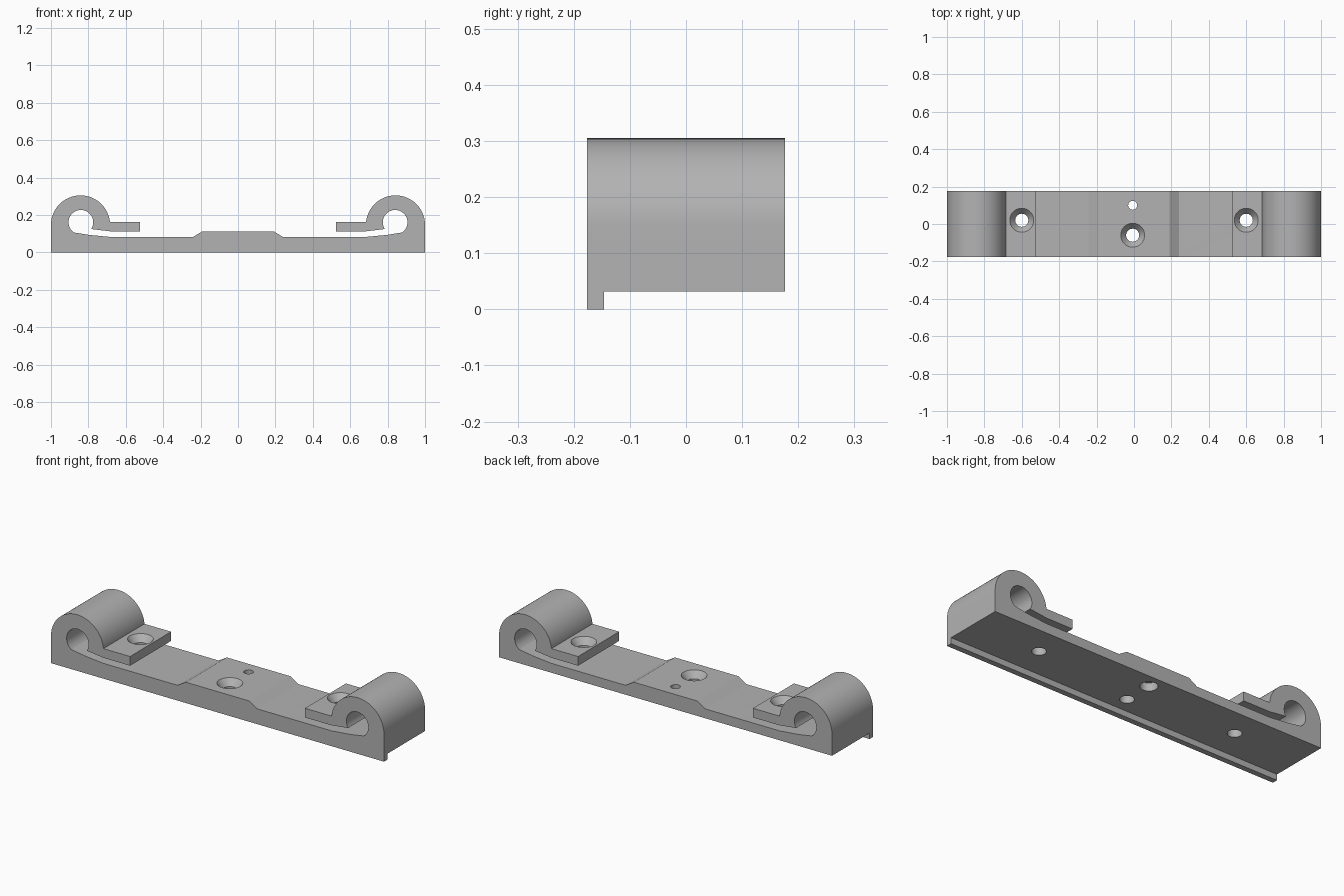
import bpy, bmesh
from math import cos, sin, radians

if "Cube" in bpy.data.objects:
    bpy.data.objects.remove(bpy.data.objects["Cube"], do_unlink=True)

HALF_DEPTH = 0.176

grey = bpy.data.materials.new("plain grey")
grey.use_nodes = True
grey.diffuse_color = (0.45, 0.45, 0.45, 1)
grey.node_tree.nodes["Principled BSDF"].inputs["Base Color"].default_value = grey.diffuse_color


def arc(cx, cz, r, start, end, steps):
    angles = [radians(start + (end - start) * i / steps) for i in range(steps + 1)]
    return [(cx + r * cos(a), cz + r * sin(a)) for a in angles]


def make_object(name, bm):
    bmesh.ops.recalc_face_normals(bm, faces=bm.faces)
    mesh = bpy.data.meshes.new(name)
    bm.to_mesh(mesh)
    bm.free()
    mesh.materials.append(grey)
    obj = bpy.data.objects.new(name, mesh)
    bpy.context.collection.objects.link(obj)
    return obj


def cut(target, bm):
    """Subtract a closed shape from the target and remove the cutter."""
    cutter = make_object("cutter", bm)
    cutter.hide_render = True
    mod = target.modifiers.new("cut", "BOOLEAN")
    mod.operation = "DIFFERENCE"
    mod.solver = "EXACT"
    mod.object = cutter
    bpy.context.view_layer.objects.active = target
    bpy.ops.object.modifier_apply(modifier=mod.name)
    bpy.data.objects.remove(cutter, do_unlink=True)


def lathe_cutter(x, y, rings, sides=32):
    """Closed round shape from (radius, height) rings, bottom to top."""
    bm = bmesh.new()
    loops = [[bm.verts.new((x + px, y + py, z)) for px, py in arc(0, 0, r, 0, 360, sides)[:-1]]
             for r, z in rings]
    for low, high in zip(loops, loops[1:]):
        for i in range(sides):
            j = (i + 1) % sides
            bm.faces.new((low[i], low[j], high[j], high[i]))
    bm.faces.new(loops[0])
    bm.faces.new(loops[-1])
    return bm


# Right half of the side profile: raised centre, floor, eyelet, tongue, outer curl
half = [(0.19, 0.113), (0.24, 0.083), (0.685, 0.083), (0.80, 0.094)]
half += arc(0.84, 0.161, 0.066, -55, 213, 36)
half += [(0.685, 0.113), (0.525, 0.113), (0.525, 0.163), (0.685, 0.163)]
half += arc(0.842, 0.147, 0.158, 172, 0, 36)
half += [(1.0, 0.0)]
profile = half + [(-x, z) for x, z in reversed(half)]

# Clip body, extruded front to back
bm = bmesh.new()
face = bm.faces.new([bm.verts.new((x, -HALF_DEPTH, z)) for x, z in profile])
extruded = bmesh.ops.extrude_face_region(bm, geom=[face])["geom"]
bmesh.ops.translate(bm, vec=(0, 2 * HALF_DEPTH, 0),
                    verts=[v for v in extruded if isinstance(v, bmesh.types.BMVert)])
body = make_object("clip_body", bm)

# Underside relief that leaves the front lip
bm = bmesh.new()
bmesh.ops.create_cube(bm, size=1)
for v in bm.verts:
    v.co = (v.co.x * 3, 0.3 if v.co.y > 0 else -0.146, 0.032 if v.co.z > 0 else -0.2)
cut(body, bm)

# Countersunk screw holes: two tongues and the centre
for x, y, top in ((-0.6, 0.02, 0.163), (0.6, 0.02, 0.163), (-0.007, -0.06, 0.113)):
    cut(body, lathe_cutter(x, y, [(0.035, -0.1), (0.035, top - 0.035),
                                  (0.064, top), (0.064, top + 0.05)]))

# Small pin hole with a wider pocket below
cut(body, lathe_cutter(-0.007, 0.1, [(0.043, -0.1), (0.043, 0.075),
                                     (0.024, 0.075), (0.024, 0.2)]))

# Smooth curved faces, sharp edges kept
bpy.ops.object.select_all(action="DESELECT")
body.select_set(True)
bpy.context.view_layer.objects.active = body
bpy.ops.object.shade_smooth_by_angle(angle=radians(20))
